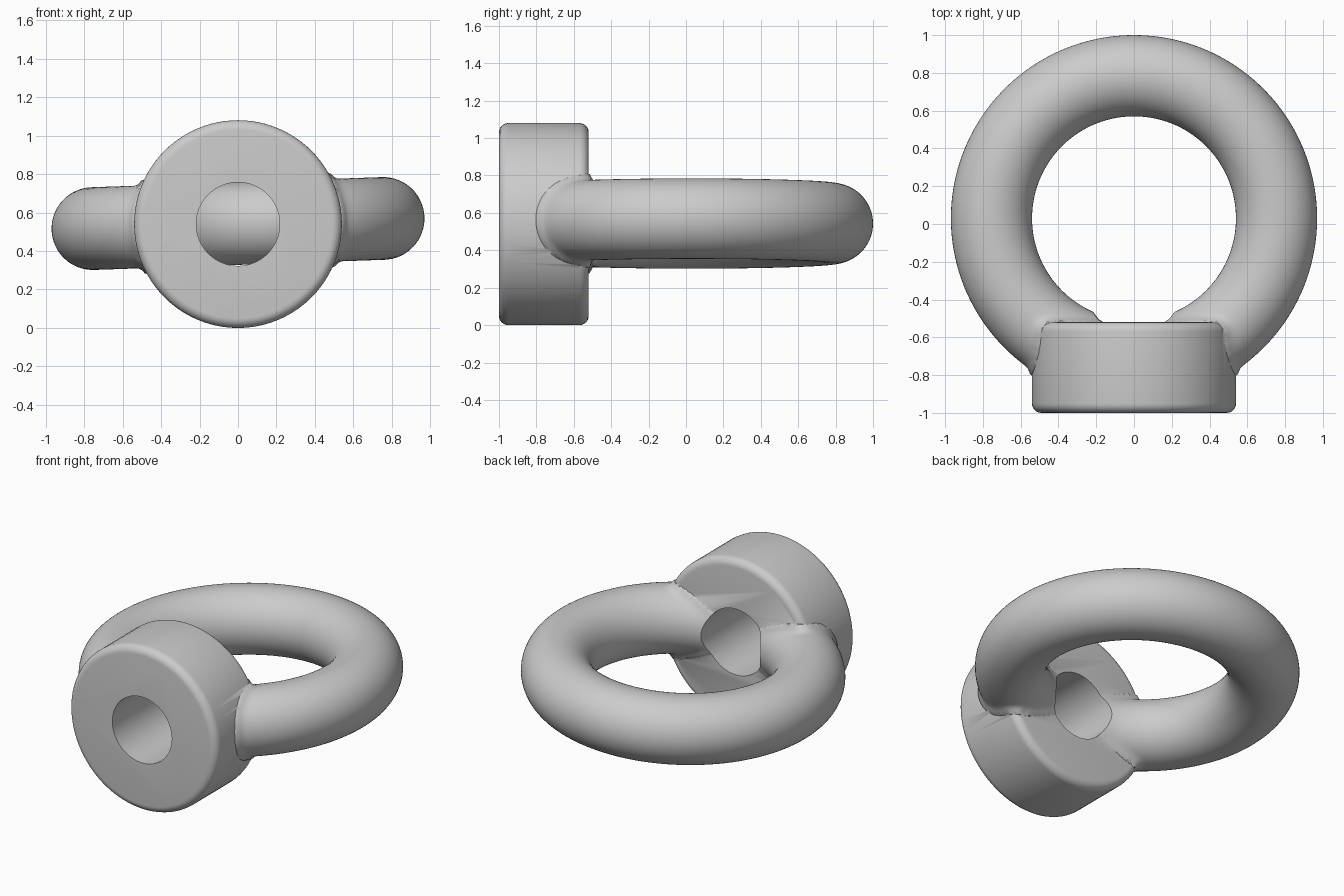
import bpy
import bmesh
from math import radians, sqrt
from mathutils import Matrix, Vector

cube = bpy.data.objects.get("Cube")
if cube:
    bpy.data.objects.remove(cube, do_unlink=True)

CENTRE_Z = 0.54
COLLAR_R, COLLAR_FRONT, COLLAR_BACK = 0.54, -1.0, -0.52
ROUNDING = 0.05
RING_R, TUBE_R, RING_Y = 0.755, 0.215, 0.03
FILLET = 0.05

steel = bpy.data.materials.new("grey steel")
steel.use_nodes = True
steel.diffuse_color = (0.6, 0.6, 0.6, 1)
steel.node_tree.nodes["Principled BSDF"].inputs["Base Color"].default_value = (0.6, 0.6, 0.6, 1)


def add_object(name, bm):
    mesh = bpy.data.meshes.new(name)
    bmesh.ops.recalc_face_normals(bm, faces=bm.faces)
    bm.to_mesh(mesh)
    bm.free()
    mesh.materials.append(steel)
    obj = bpy.data.objects.new(name, mesh)
    bpy.context.collection.objects.link(obj)
    return obj


def cylinder_along_y(radius, front, back, segments):
    bm = bmesh.new()
    place = Matrix.Translation((0, (front + back) / 2, CENTRE_Z)) @ Matrix.Rotation(radians(90), 4, "X")
    bmesh.ops.create_cone(bm, cap_ends=True, segments=segments, radius1=radius,
                          radius2=radius, depth=back - front, matrix=place)
    return bm


def collar_distance(p):
    """Signed distance from a point to the collar, with the outward direction."""
    radial = Vector((p.x, 0, p.z - CENTRE_Z))
    mid, half = (COLLAR_FRONT + COLLAR_BACK) / 2, (COLLAR_BACK - COLLAR_FRONT) / 2
    side = radial.length - COLLAR_R + ROUNDING
    end = abs(p.y - mid) - half + ROUNDING
    along = Vector((0, 1 if p.y > mid else -1, 0))
    out = radial.normalized() * max(side, 0) + along * max(end, 0)
    if out.length > 0:
        return out.length - ROUNDING, out.normalized()
    return max(side, end) - ROUNDING, along


# Collar: short cylinder with rounded rims
bm = cylinder_along_y(COLLAR_R, COLLAR_FRONT, COLLAR_BACK, 96)
rims = [e for e in bm.edges if abs(e.verts[0].co.y - e.verts[1].co.y) < 0.001]
bmesh.ops.bevel(bm, geom=rims, offset=ROUNDING, segments=6, profile=0.5, affect="EDGES")
eye_nut = add_object("eye_nut_collar", bm)

# Ring: slightly tilted torus, flared where it meets the collar
bpy.ops.mesh.primitive_torus_add(major_radius=RING_R, minor_radius=TUBE_R,
                                 major_segments=288, minor_segments=64)
ring = bpy.context.object
ring.name = "ring"
ring.data.transform(Matrix.Translation((0, RING_Y, CENTRE_Z + 0.003)) @ Matrix.Rotation(radians(-2), 4, "Y"))
ring.data.materials.append(steel)
normals = [v.normal.copy() for v in ring.data.vertices]
for vert, normal in zip(ring.data.vertices, normals):
    gap, outward = collar_distance(vert.co)
    if gap < FILLET:
        t = 1 - max(gap, 0) / FILLET
        flare = FILLET * (1 - sqrt(max(0, 1 - t * t)))
        vert.co += normal * flare * (1 - max(0, normal.dot(outward)))

# Bore: round hole through the collar and the ring behind it
bore = add_object("bore_cutter", cylinder_along_y(0.217, -1.2, 0.0, 96))

# Join the parts, then drill the bore
bpy.context.view_layer.objects.active = eye_nut
for part, operation in ((ring, "UNION"), (bore, "DIFFERENCE")):
    mod = eye_nut.modifiers.new(operation.lower(), "BOOLEAN")
    mod.operation = operation
    mod.solver = "EXACT"
    mod.object = part
    bpy.ops.object.modifier_apply(modifier=mod.name)
    bpy.data.objects.remove(part, do_unlink=True)
eye_nut.name = "eye_nut"

bpy.ops.object.select_all(action="DESELECT")
eye_nut.select_set(True)
bpy.ops.object.shade_smooth_by_angle(angle=radians(35))
